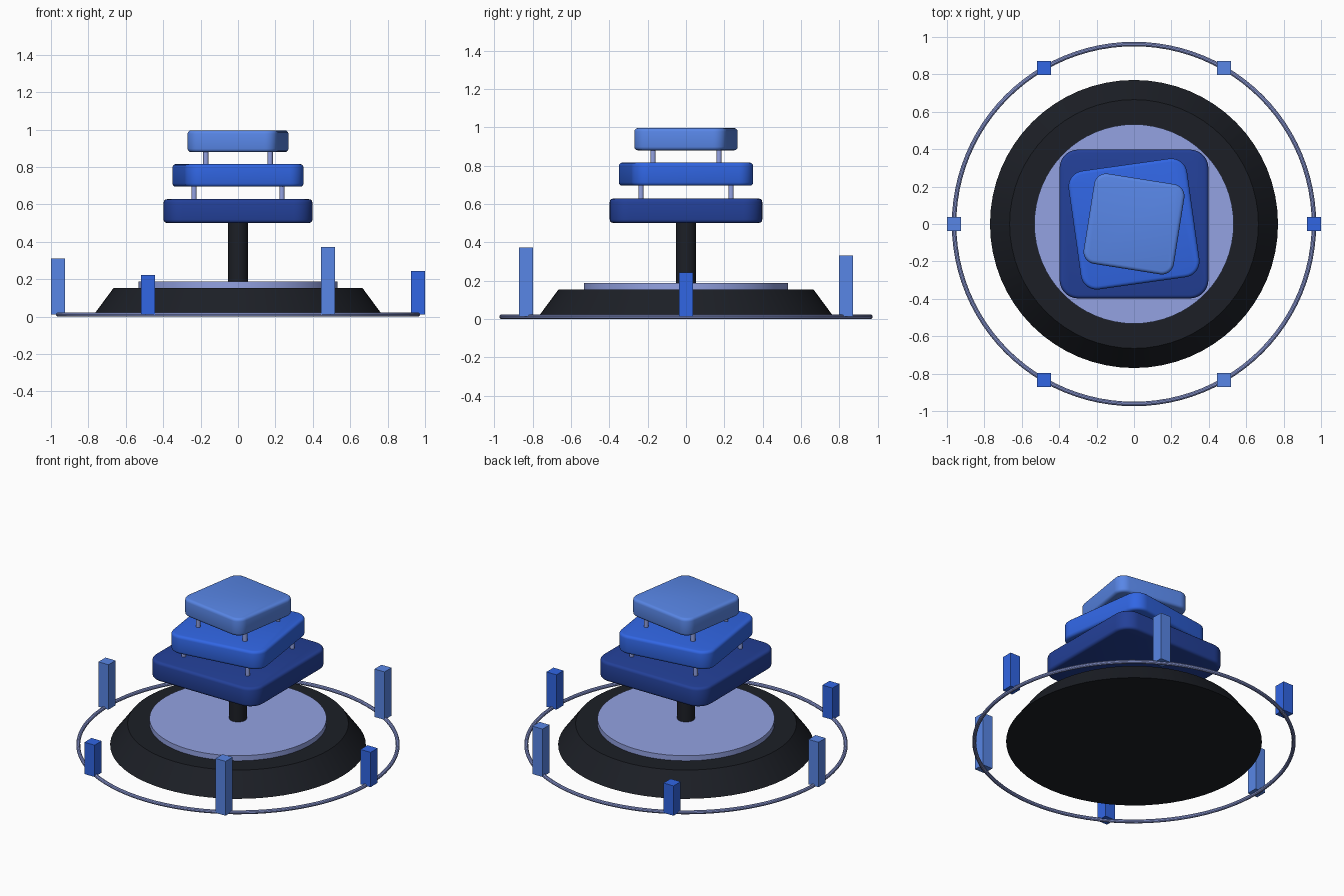
import bpy, bmesh
from math import radians, cos, sin, pi

if "Cube" in bpy.data.objects:
    bpy.data.objects.remove(bpy.data.objects["Cube"])


def material(name, r, g, b):
    # colours written as sRGB 0-255, stored as linear
    def lin(c):
        c /= 255
        return c / 12.92 if c <= 0.04045 else ((c + 0.055) / 1.055) ** 2.4
    m = bpy.data.materials.new(name)
    m.diffuse_color = (lin(r), lin(g), lin(b), 1)
    m.use_nodes = True
    m.node_tree.nodes["Principled BSDF"].inputs["Base Color"].default_value = m.diffuse_color
    return m


BLACK = material("black", 28, 31, 38)
LAVENDER = material("lavender", 147, 162, 226)
NAVY = material("navy", 35, 64, 152)
BLUE = material("blue", 49, 102, 228)
SKY = material("sky_blue", 88, 134, 230)


def finish(name, mat, smooth=True):
    ob = bpy.context.object
    ob.name = ob.data.name = name
    ob.data.materials.append(mat)
    if smooth:
        bpy.ops.object.shade_smooth_by_angle(angle=radians(30))
    return ob


def cone(name, r1, r2, z0, z1, mat, x=0, y=0, sides=64):
    bpy.ops.mesh.primitive_cone_add(vertices=sides, radius1=r1, radius2=r2,
                                    depth=z1 - z0, location=(x, y, (z0 + z1) / 2))
    return finish(name, mat)


def box(name, half, z0, z1, mat, x=0, y=0):
    bpy.ops.mesh.primitive_cube_add(size=1, location=(x, y, (z0 + z1) / 2))
    bm = bmesh.new()
    bm.from_mesh(bpy.context.object.data)
    bmesh.ops.scale(bm, vec=(2 * half, 2 * half, z1 - z0), verts=bm.verts)
    bm.to_mesh(bpy.context.object.data)
    bm.free()
    return finish(name, mat, smooth=False)


def slab(name, half, corner, z0, z1, turn, mat):
    # box with rounded vertical corners, then softened rims
    ob = box(name, half, z0, z1, mat)
    bm = bmesh.new()
    bm.from_mesh(ob.data)
    upright = [e for e in bm.edges
               if abs(e.verts[0].co.z - e.verts[1].co.z) > 0.01]
    bmesh.ops.bevel(bm, geom=upright, offset=corner, segments=8,
                    profile=0.5, affect='EDGES')
    rims = [e for e in bm.edges
            if abs(e.verts[0].co.z - e.verts[1].co.z) < 0.001]
    bmesh.ops.bevel(bm, geom=rims, offset=0.018, segments=3,
                    profile=0.5, affect='EDGES')
    bm.to_mesh(ob.data)
    bm.free()
    ob.rotation_euler.z = radians(turn)
    bpy.ops.object.shade_smooth_by_angle(angle=radians(35))
    return ob


# Base, top plate and column
cone("base", 0.77, 0.665, 0.012, 0.154, BLACK)
cone("base_plate", 0.533, 0.533, 0.15, 0.188, LAVENDER)
cone("column", 0.053, 0.053, 0.17, 0.51, BLACK, sides=32)

# Stacked twisted slabs
slab("lower_slab", 0.398, 0.10, 0.501, 0.628, 0, NAVY)
slab("middle_slab", 0.32, 0.085, 0.695, 0.816, 8, BLUE)
slab("upper_slab", 0.244, 0.065, 0.88, 0.996, -9, SKY)

# Struts between the slabs
for level, d, z0, z1 in (("lower", 0.235, 0.61, 0.71), ("upper", 0.172, 0.80, 0.895)):
    for i, (sx, sy) in enumerate(((-1, -1), (1, -1), (1, 1), (-1, 1))):
        cone(f"{level}_strut_{i + 1}", 0.014, 0.014, z0, z1, LAVENDER,
             sx * d, sy * d, sides=16)

# Ground ring
bpy.ops.mesh.primitive_torus_add(major_radius=0.962, minor_radius=0.012,
                                 major_segments=96, minor_segments=10,
                                 location=(0, 0, 0.012))
finish("ring", LAVENDER)

# Posts around the ring, alternating colours
for i, top in enumerate((0.243, 0.33, 0.21, 0.31, 0.223, 0.373)):
    a = i * pi / 3
    box(f"post_{i + 1}", 0.037, 0.012, top, SKY if i % 2 else BLUE,
        0.963 * cos(a), 0.963 * sin(a))
